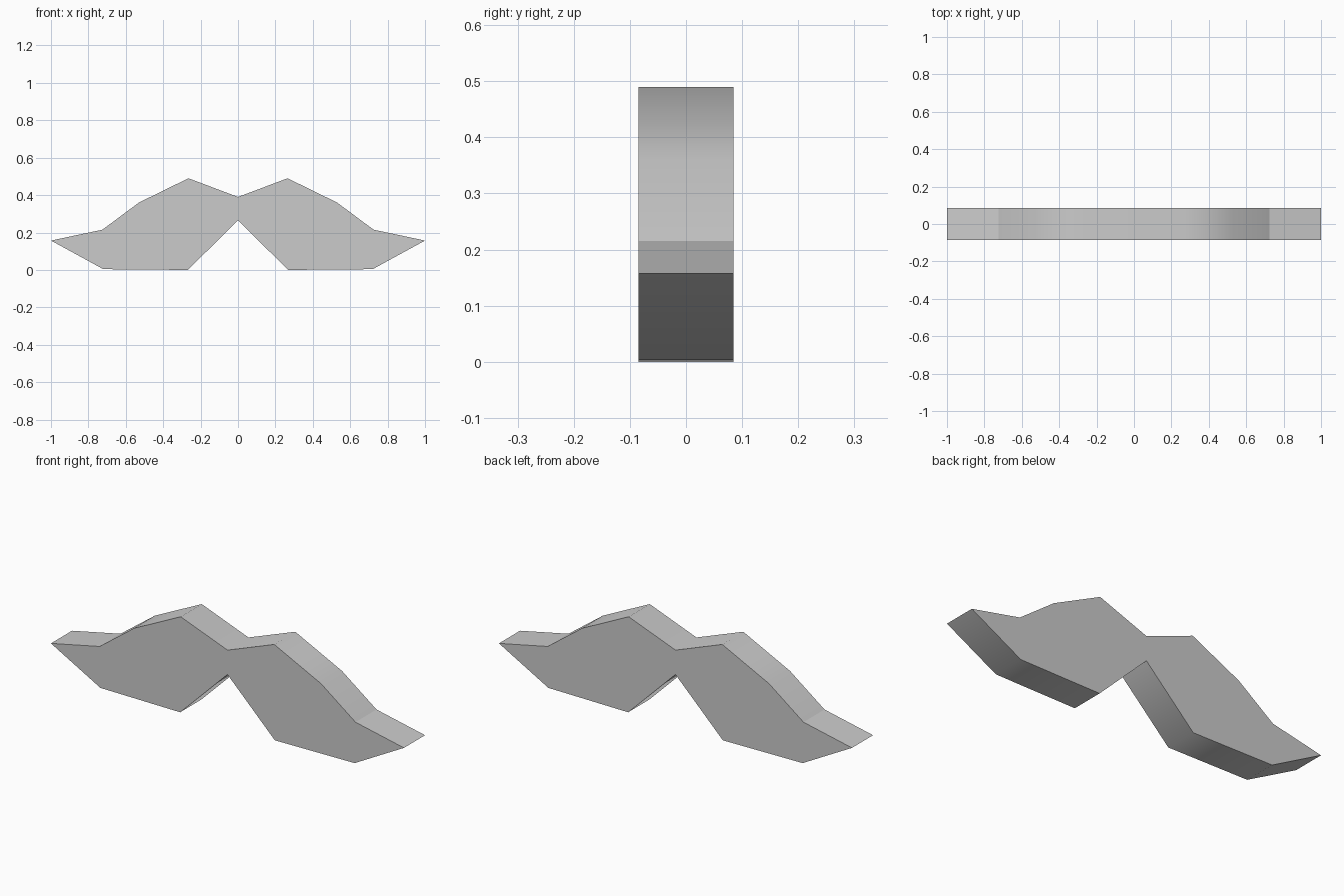
import bpy
import bmesh

cube = bpy.data.objects.get("Cube")
if cube:
    bpy.data.objects.remove(cube, do_unlink=True)

DEPTH = 0.17
TOP = [(0, 0.39), (0.265, 0.49), (0.53, 0.36), (0.725, 0.215), (1, 0.157)]
BOTTOM = [(0.72, 0.004), (0.268, 0), (0, 0.265)]

# Light grey material
grey = bpy.data.materials.new("light grey")
grey.use_nodes = True
colour = (0.6, 0.6, 0.6, 1)
grey.diffuse_color = colour
grey.node_tree.nodes["Principled BSDF"].inputs["Base Color"].default_value = colour

# Mirrored outline of the curled bar
half = TOP + BOTTOM
outline = half + [(-x, z) for x, z in reversed(half[1:-1])]

# Extrude the outline through its depth
bm = bmesh.new()
front = bm.faces.new([bm.verts.new((x, -DEPTH / 2, z)) for x, z in outline])
result = bmesh.ops.extrude_face_region(bm, geom=[front], use_keep_orig=True)
back = [v for v in result["geom"] if isinstance(v, bmesh.types.BMVert)]
bmesh.ops.translate(bm, verts=back, vec=(0, DEPTH, 0))
bmesh.ops.recalc_face_normals(bm, faces=bm.faces)

# Round the shading along the rim, but keep the outline, tips and notch crisp
crisp = [TOP[3], TOP[4], BOTTOM[-1]]
for face in bm.faces:
    face.smooth = True
for edge in bm.edges:
    a, b = (v.co for v in edge.verts)
    across = abs(a.y - b.y) > DEPTH / 2
    edge.smooth = across and not any(
        abs(abs(a.x) - x) < 0.001 and abs(a.z - z) < 0.001 for x, z in crisp)

mesh = bpy.data.meshes.new("moustache")
bm.to_mesh(mesh)
bm.free()
mesh.materials.append(grey)
moustache = bpy.data.objects.new("moustache", mesh)
bpy.context.collection.objects.link(moustache)
